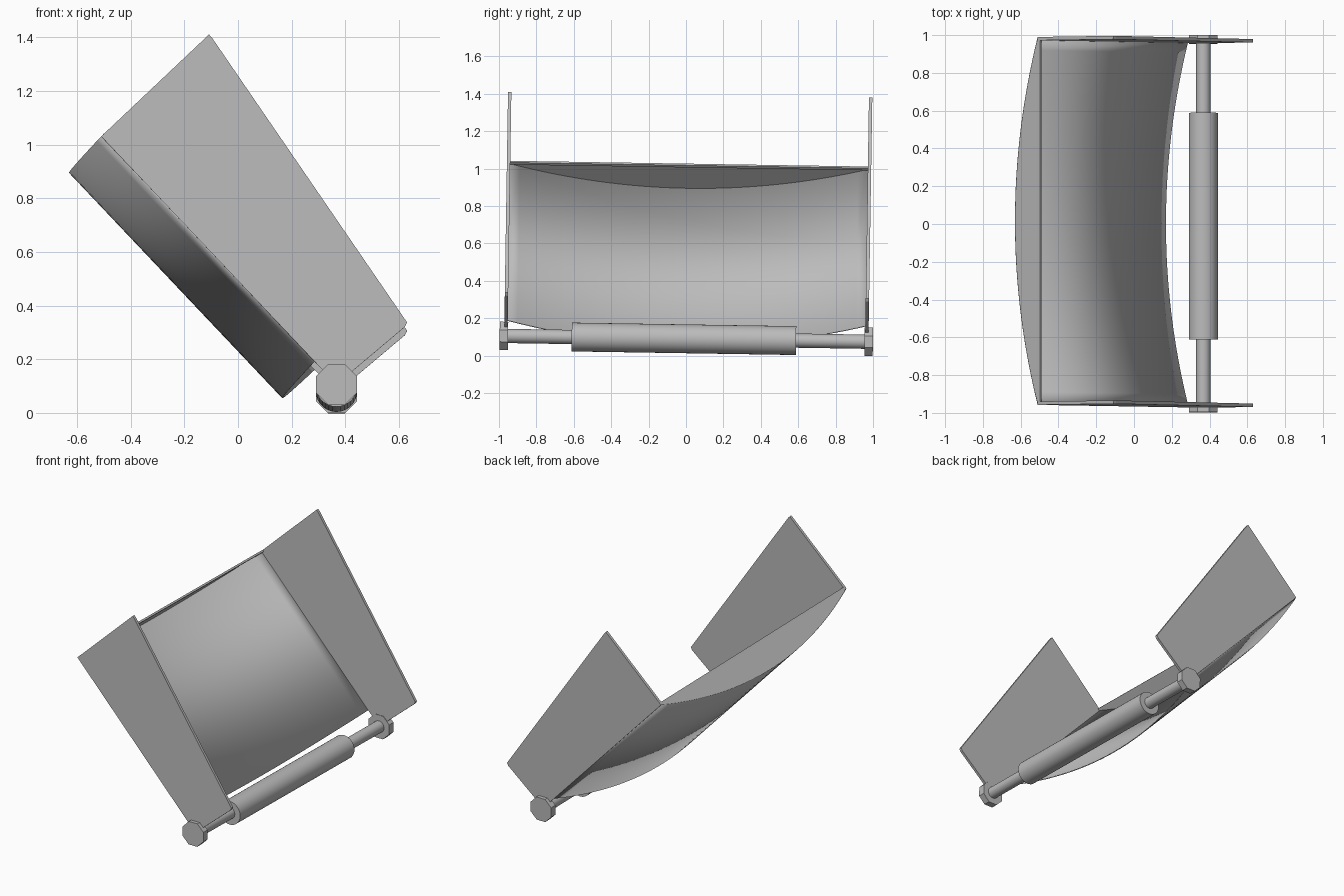
import bpy, bmesh, math
from mathutils import Matrix, Vector

cube = bpy.data.objects.get("Cube")
if cube:
    bpy.data.objects.remove(cube, do_unlink=True)

grey = bpy.data.materials.new("plain grey")
grey.use_nodes = True
colour = (0.5, 0.5, 0.5, 1)
grey.diffuse_color = colour
grey.node_tree.nodes["Principled BSDF"].inputs["Base Color"].default_value = colour

TILT = Matrix.Rotation(-0.016, 4, "X")      # the whole model leans slightly
TOP, LOW = Vector((-0.51, 0, 1.015)), Vector((0.285, 0, 0.175))
ALONG = (LOW - TOP).normalized()
BULGE = Vector((-0.118, 0, -0.118))
AXLE = Vector((0.367, 0, 0.09))
HALF = 0.965


def finish(name, bm, smooth=False):
    bmesh.ops.recalc_face_normals(bm, faces=bm.faces[:])
    bm.transform(TILT)
    mesh = bpy.data.meshes.new(name)
    bm.to_mesh(mesh)
    bm.free()
    mesh.materials.append(grey)
    obj = bpy.data.objects.new(name, mesh)
    bpy.context.collection.objects.link(obj)
    if smooth:
        bpy.ops.object.select_all(action="DESELECT")
        obj.select_set(True)
        bpy.context.view_layer.objects.active = obj
        bpy.ops.object.shade_smooth_by_angle(angle=math.radians(30))
    return obj


def prism(name, outline, offset):
    """Closed outline of points pushed along an offset."""
    bm = bmesh.new()
    face = bm.faces.new([bm.verts.new(p) for p in outline])
    out = bmesh.ops.extrude_face_region(bm, geom=[face], use_keep_orig=True)
    verts = [v for v in out["geom"] if isinstance(v, bmesh.types.BMVert)]
    bmesh.ops.translate(bm, verts=verts, vec=offset)
    return finish(name, bm)


def cylinder(name, radius, y0, y1, sides, turn=0):
    bm = bmesh.new()
    place = (Matrix.Translation(AXLE + Vector((0, (y0 + y1) / 2, 0)))
             @ Matrix.Rotation(math.pi / 2, 4, "X") @ Matrix.Rotation(turn, 4, "Z"))
    bmesh.ops.create_cone(bm, cap_ends=True, segments=sides, radius1=radius,
                          radius2=radius, depth=y1 - y0, matrix=place)
    return finish(name, bm, sides > 8)


# Curved sheet and the lens-shaped plate closing its upper end
STEPS = 32
arc = []
for i in range(STEPS + 1):
    t = 2 * i / STEPS - 1
    arc.append(Vector((0, t * HALF, 0)) + BULGE * (1 - t * t))

bm = bmesh.new()
rows = [[bm.verts.new(end + p) for p in arc] for end in (TOP, LOW)]
for i in range(STEPS):
    bm.faces.new((rows[0][i], rows[0][i + 1], rows[1][i + 1], rows[1][i]))
sheet = finish("curved_sheet", bm, True)
shell = sheet.modifiers.new("thickness", "SOLIDIFY")
shell.thickness = 0.006
shell.offset = 0

prism("upper_end_plate", [TOP + p for p in arc], ALONG * 0.006)

# Thin rail across the upper end
across = Vector((0.69, 0, 0.73)) * 0.016
start = TOP - Vector((0, HALF, 0))
prism("upper_rail", [start, start + across, start + across + ALONG * 0.012,
                     start + ALONG * 0.012], Vector((0, 2 * HALF, 0)))

# Side panels and end knobs
panel = [(-0.51, 1.015), (-0.108, 1.395), (-0.095, 1.38), (0.63, 0.322),
         (0.622, 0.305), (0.367, 0.09)]
for side, label in ((-1, "front"), (1, "back")):
    y = side * HALF
    prism(label + "_panel", [(x, y - 0.009, z) for x, z in panel], Vector((0, 0.018, 0)))
    y0, y1 = sorted((side * 0.953, side * 0.998))
    cylinder(label + "_knob", 0.082, y0, y1, 8, math.pi / 8)

# Rod with its thicker sleeve
cylinder("rod", 0.038, -0.97, 0.97, 24)
cylinder("rod_sleeve", 0.077, -0.613, 0.587, 32)
